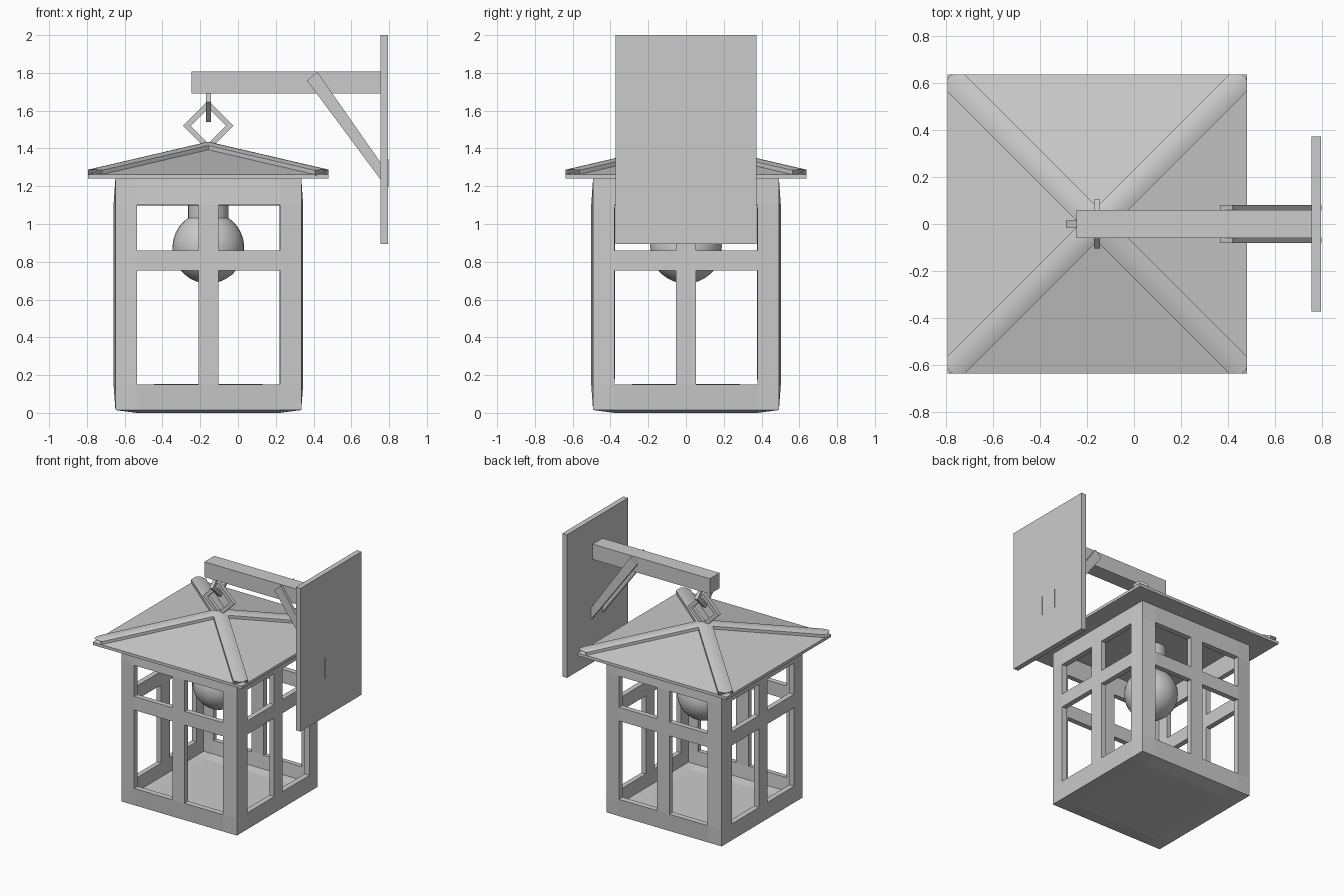
import bpy, bmesh, math
from mathutils import Matrix, Vector

if "Cube" in bpy.data.objects:
    bpy.data.objects.remove(bpy.data.objects["Cube"])

CX = -0.157  # lantern axis


def make(name, bm, smooth=False):
    me = bpy.data.meshes.new(name)
    bm.to_mesh(me)
    bm.free()
    ob = bpy.data.objects.new(name, me)
    bpy.context.collection.objects.link(ob)
    if smooth:
        bpy.context.view_layer.objects.active = ob
        ob.select_set(True)
        bpy.ops.object.shade_smooth_by_angle(angle=math.radians(35))
        ob.select_set(False)
    return ob


def box(name, x0, x1, y0, y1, z0, z1):
    bm = bmesh.new()
    bmesh.ops.create_cube(bm, size=1)
    for v in bm.verts:
        v.co = Vector(((x0 + x1) / 2 + v.co.x * (x1 - x0),
                       (y0 + y1) / 2 + v.co.y * (y1 - y0),
                       (z0 + z1) / 2 + v.co.z * (z1 - z0)))
    return make(name, bm)


def loft(bm, loops, closed=False):
    """Skin matching rings; cap the ends unless the rings close on themselves."""
    rings = [[bm.verts.new(p) for p in loop] for loop in loops]
    n = len(rings[0])
    for i in range(len(rings) - (0 if closed else 1)):
        a, b = rings[i], rings[(i + 1) % len(rings)]
        for j in range(n):
            bm.faces.new((a[j], a[(j + 1) % n], b[(j + 1) % n], b[j]))
    if not closed:
        bm.faces.new(rings[0])
        bm.faces.new(rings[-1])
    bmesh.ops.recalc_face_normals(bm, faces=bm.faces)


# Lantern body: four windowed walls and a floor, each bulging slightly
E, B = 0.492, 0.502
us = [-E, -0.379, -0.053, 0.053, 0.379, E]
zs = [0.015, 0.15, 0.755, 0.86, 1.1, 1.245]
bm = bmesh.new()
for k in range(4):
    rot = Matrix.Rotation(k * math.pi / 2, 4, 'Z')

    def wall(i, j):
        d = E if i in (0, 5) or j in (0, 5) else B
        return bm.verts.new(rot @ Vector((us[i], -d, zs[j])))
    for i in range(5):
        for j in range(5):
            if i in (1, 3) and j in (1, 3):
                continue  # window opening
            bm.faces.new((wall(i, j), wall(i + 1, j), wall(i + 1, j + 1), wall(i, j + 1)))


def floor(i, j):
    edge = i in (0, 5) or j in (0, 5)
    return bm.verts.new((us[i], us[j], 0.015 if edge else 0))


for i in range(5):
    for j in range(5):
        bm.faces.new((floor(i, j), floor(i, j + 1), floor(i + 1, j + 1), floor(i + 1, j)))
bmesh.ops.remove_doubles(bm, verts=bm.verts, dist=0.0005)
body = make("lantern_body", bm)
body.location.x = CX
mod = body.modifiers.new("thickness", 'SOLIDIFY')
mod.thickness = 0.04
mod.offset = -1
mod.use_even_offset = True

# Roof: thin eave with a low pyramid
R = 0.637
bm = bmesh.new()
sq = [(-R, -R), (R, -R), (R, R), (-R, R)]
lo = [bm.verts.new((x, y, 1.24)) for x, y in sq]
hi = [bm.verts.new((x, y, 1.262)) for x, y in sq]
apex = bm.verts.new((0, 0, 1.41))
bm.faces.new(lo)
for i in range(4):
    j = (i + 1) % 4
    bm.faces.new((lo[i], lo[j], hi[j], hi[i]))
    bm.faces.new((hi[i], hi[j], apex))
bmesh.ops.recalc_face_normals(bm, faces=bm.faces)
make("roof", bm).location.x = CX

# Roof ridges: rounded caps running down the hips
W = 0.052
offs = [-W + 2 * W * i / 6 for i in range(7)]
L = R * math.sqrt(2)
slope = (1.41 - 1.262) / L
for k in range(4):
    loops = []
    for t0 in (0, 1):
        top, base = [], []
        for o in offs:
            t = t0 * min(L - abs(o), L - 0.012)
            z = 1.41 - slope * t
            top.append((t, o, z + 0.024 - 0.01 * (o / W) ** 2))
            base.append((t, o, z - 0.018))
        loops.append(top + [base[-1], base[0]])
    bm = bmesh.new()
    loft(bm, loops)
    ob = make("roof_ridge_%d" % (k + 1), bm, smooth=True)
    ob.location.x = CX
    ob.rotation_euler.z = math.pi / 4 + k * math.pi / 2


# Diamond links: square ring standing on a corner
def diamond(name, r_out, r_in, half, z, turn):
    bm = bmesh.new()
    loops = []
    for k in range(4):
        c, s = math.cos(k * math.pi / 2), math.sin(k * math.pi / 2)
        loops.append([(c * r, y, s * r) for r, y in
                      ((r_out, -half), (r_out, half), (r_in, half), (r_in, -half))])
    loft(bm, loops, closed=True)
    ob = make(name, bm)
    ob.location = (CX, 0, z)
    ob.rotation_euler.z = turn


diamond("hanging_ring", 0.133, 0.093, 0.014, 1.52, 0)
diamond("beam_hook", 0.105, 0.067, 0.013, 1.645, math.pi / 2)

# Light bulb: globe and neck turned as one profile
bm = bmesh.new()
a_end = math.acos(0.107 / 0.19)
prof = [(0.19 * math.cos(a), 0.875 + 0.19 * math.sin(a)) for a in
        [-math.pi / 2 + (a_end + math.pi / 2) * i / 14 for i in range(15)]]
prof += [(0.107, 1.25), (0, 1.25)]
prof[0] = (0, prof[0][1])
vs = [bm.verts.new((r, 0, z)) for r, z in prof]
es = [bm.edges.new(p) for p in zip(vs, vs[1:])]
bmesh.ops.spin(bm, geom=vs + es, cent=(0, 0, 0), axis=(0, 0, 1),
               angle=2 * math.pi, steps=32)
bmesh.ops.remove_doubles(bm, verts=bm.verts, dist=0.0005)
bmesh.ops.recalc_face_normals(bm, faces=bm.faces)
make("bulb", bm, smooth=True).location.x = CX

# Wall plate and arm
box("wall_plate", 0.755, 0.795, -0.373, 0.373, 0.895, 2.0)
box("arm_beam", -0.245, 0.757, -0.06, 0.06, 1.69, 1.808)

# Diagonal braces either side of the arm, ends showing through the plate
side = [(0.365, 1.76), (0.42, 1.805), (0.755, 1.325), (0.797, 1.345),
        (0.797, 1.195), (0.755, 1.235)]
for s, label in ((-1, "front"), (1, "back")):
    bm = bmesh.new()
    loft(bm, [[(x, s * y, z) for x, z in side] for y in (0.058, 0.08)])
    make("brace_" + label, bm)
